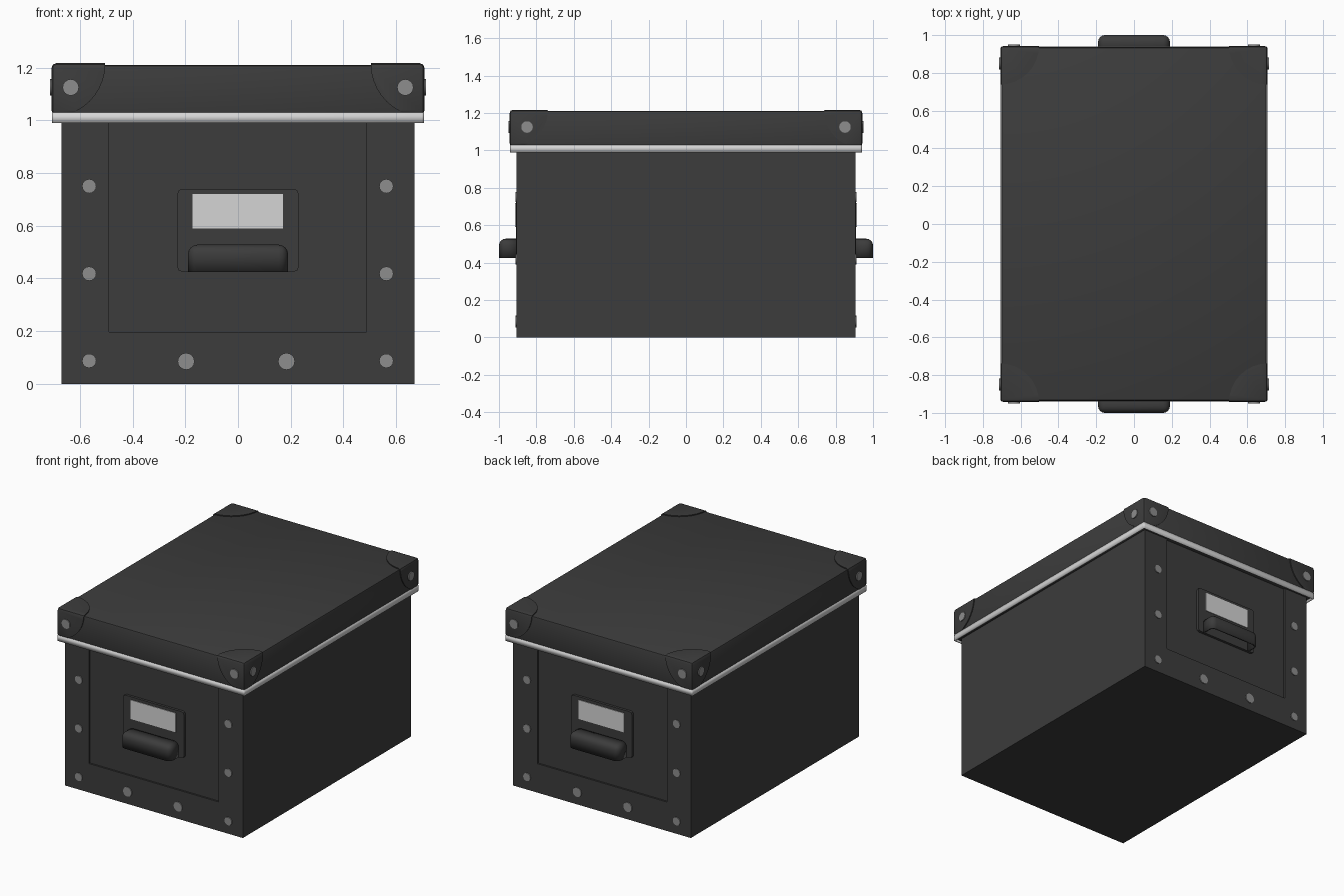
import bpy, bmesh
from mathutils import Matrix, Vector

if "Cube" in bpy.data.objects:
    bpy.data.objects.remove(bpy.data.objects["Cube"])


def material(name, v):
    m = bpy.data.materials.new(name)
    m.diffuse_color = (v, v, v, 1)
    m.use_nodes = True
    m.node_tree.nodes["Principled BSDF"].inputs["Base Color"].default_value = m.diffuse_color
    return m


DARK = material("charcoal_board", 0.045)
GREY = material("rivet_grey", 0.27)
LIGHT = material("pale_trim", 0.66)


def finish(bm, name, mat, mirror=(False, False), smooth=True):
    bmesh.ops.recalc_face_normals(bm, faces=bm.faces)
    me = bpy.data.meshes.new(name)
    bm.to_mesh(me)
    bm.free()
    me.materials.append(mat)
    ob = bpy.data.objects.new(name, me)
    bpy.context.collection.objects.link(ob)
    bpy.context.view_layer.objects.active = ob
    bpy.ops.object.select_all(action='DESELECT')
    ob.select_set(True)
    if smooth:
        bpy.ops.object.shade_smooth_by_angle(angle=0.6)
    if any(mirror):
        mod = ob.modifiers.new("mirror", 'MIRROR')
        mod.use_axis = (mirror[0], mirror[1], False)
        mod.use_mirror_merge = False
    return ob


def add_box(bm, lo, hi, bevel=0, segments=2, pick=lambda e: True):
    lo, hi = Vector(lo), Vector(hi)
    mat = Matrix.Translation((lo + hi) / 2) @ Matrix.Diagonal((*(hi - lo), 1))
    verts = bmesh.ops.create_cube(bm, size=1, matrix=mat)["verts"]
    if bevel:
        edges = {e for v in verts for e in v.link_edges if pick(e)}
        bmesh.ops.bevel(bm, geom=list(edges), offset=bevel, segments=segments,
                        profile=0.5, affect='EDGES')


def box(name, mat, lo, hi, bevel=0, mirror=(False, False), **kw):
    bm = bmesh.new()
    add_box(bm, lo, hi, bevel, **kw)
    return finish(bm, name, mat, mirror)


def add_disc(bm, pos, r, axis, depth=0.012):
    rot = Matrix.Rotation(1.5708, 4, axis)
    bmesh.ops.create_cone(bm, cap_ends=True, segments=16, radius1=r, radius2=r,
                          depth=depth, matrix=Matrix.Translation(pos) @ rot)


def extrude_front(name, mat, outline, y0, y1):
    # flat outline in x/z, thickened along y, repeated on the back
    bm = bmesh.new()
    face = bm.faces.new([bm.verts.new((x, y0, z)) for x, z in outline])
    ext = bmesh.ops.extrude_face_region(bm, geom=[face])["geom"]
    bmesh.ops.translate(bm, vec=(0, y1 - y0, 0),
                        verts=[g for g in ext if isinstance(g, bmesh.types.BMVert)])
    return finish(bm, name, mat, (False, True))


# box body
box("box_body", DARK, (-0.67, -0.893, 0), (0.67, 0.893, 1.02))

# raised U-shaped border on front and back
extrude_front("end_border", DARK,
              [(-0.67, 0), (0.67, 0), (0.67, 1.01), (0.487, 1.01),
               (0.487, 0.197), (-0.49, 0.197), (-0.49, 1.01), (-0.67, 1.01)],
              -0.892, -0.905)

# rivets on the border
bm = bmesh.new()
for z in (0.087, 0.418, 0.75):
    for x in (-0.565, 0.563):
        add_disc(bm, (x, -0.905, z), 0.027, 'X')
for x in (-0.197, 0.184):
    add_disc(bm, (x, -0.905, 0.085), 0.032, 'X')
finish(bm, "border_rivets", GREY, (False, True))


def along_y(e):
    d = e.verts[0].co - e.verts[1].co
    return abs(d.x) + abs(d.z) < 1e-4


# label holder plate and its card
box("label_holder", DARK, (-0.23, -0.91, 0.425), (0.23, -0.89, 0.74), 0.018,
    (False, True), pick=along_y)
box("label_card", LIGHT, (-0.172, -0.914, 0.59), (0.17, -0.908, 0.72), 0, (False, True))

# hollow cup handle, open underneath and behind
bm = bmesh.new()


def outer_edge(e):
    bottom = all(v.co.z < 0.43 for v in e.verts)
    back = all(v.co.y > -0.91 for v in e.verts)
    return not (bottom or back)


add_box(bm, (-0.19, -1.0, 0.425), (0.19, -0.9, 0.528), 0.036, 4, outer_edge)
bmesh.ops.recalc_face_normals(bm, faces=bm.faces)
bmesh.ops.delete(bm, context='FACES', geom=[
    f for f in bm.faces if f.normal.z < -0.9 or f.normal.y > 0.9])
bmesh.ops.recalc_face_normals(bm, faces=bm.faces)
handle = finish(bm, "cup_handle", DARK, (False, True))
shell = handle.modifiers.new("wall", 'SOLIDIFY')
shell.thickness = 0.012
shell.offset = -1

# lid
lid = box("lid", DARK, (-0.701, -0.936, 1.0), (0.701, 0.936, 1.21), 0.01)

# pale band around the lid's lower edge
bm = bmesh.new()
add_box(bm, (-0.706, -0.94, 0.99), (0.706, 0.94, 1.03), 0.008, 2,
        lambda e: abs(e.verts[0].co.z - e.verts[1].co.z) > 0.01)
bmesh.ops.delete(bm, context='FACES_ONLY',
                 geom=[f for f in bm.faces if len(f.verts) > 4])
band = finish(bm, "lid_band", LIGHT)
wall = band.modifiers.new("wall", 'SOLIDIFY')
wall.thickness = 0.012
wall.offset = -1

# rounded corner caps: ball cut to a thin skin over the lid
bm = bmesh.new()
for sx in (-1, 1):
    for sy in (-1, 1):
        bmesh.ops.create_uvsphere(bm, u_segments=32, v_segments=20, radius=0.205,
                                  matrix=Matrix.Translation((sx * 0.708, sy * 0.943, 1.217)))
caps = finish(bm, "lid_corner_caps", DARK, smooth=False)
outer = box("cap_cutter", DARK, (-0.708, -0.943, 1.02), (0.708, 0.943, 1.217), 0.018)
for tool, op in ((outer, 'INTERSECT'), (lid, 'DIFFERENCE')):
    mod = caps.modifiers.new("cut", 'BOOLEAN')
    mod.object, mod.operation, mod.solver = tool, op, 'EXACT'
    bpy.context.view_layer.objects.active = caps
    bpy.ops.object.modifier_apply(modifier=mod.name)
bpy.data.objects.remove(outer)

# rivets on the corner caps
bm = bmesh.new()
add_disc(bm, (0.635, -0.943, 1.125), 0.031, 'X')
add_disc(bm, (0.708, -0.85, 1.125), 0.031, 'Y')
finish(bm, "cap_rivets", GREY, (True, True))
